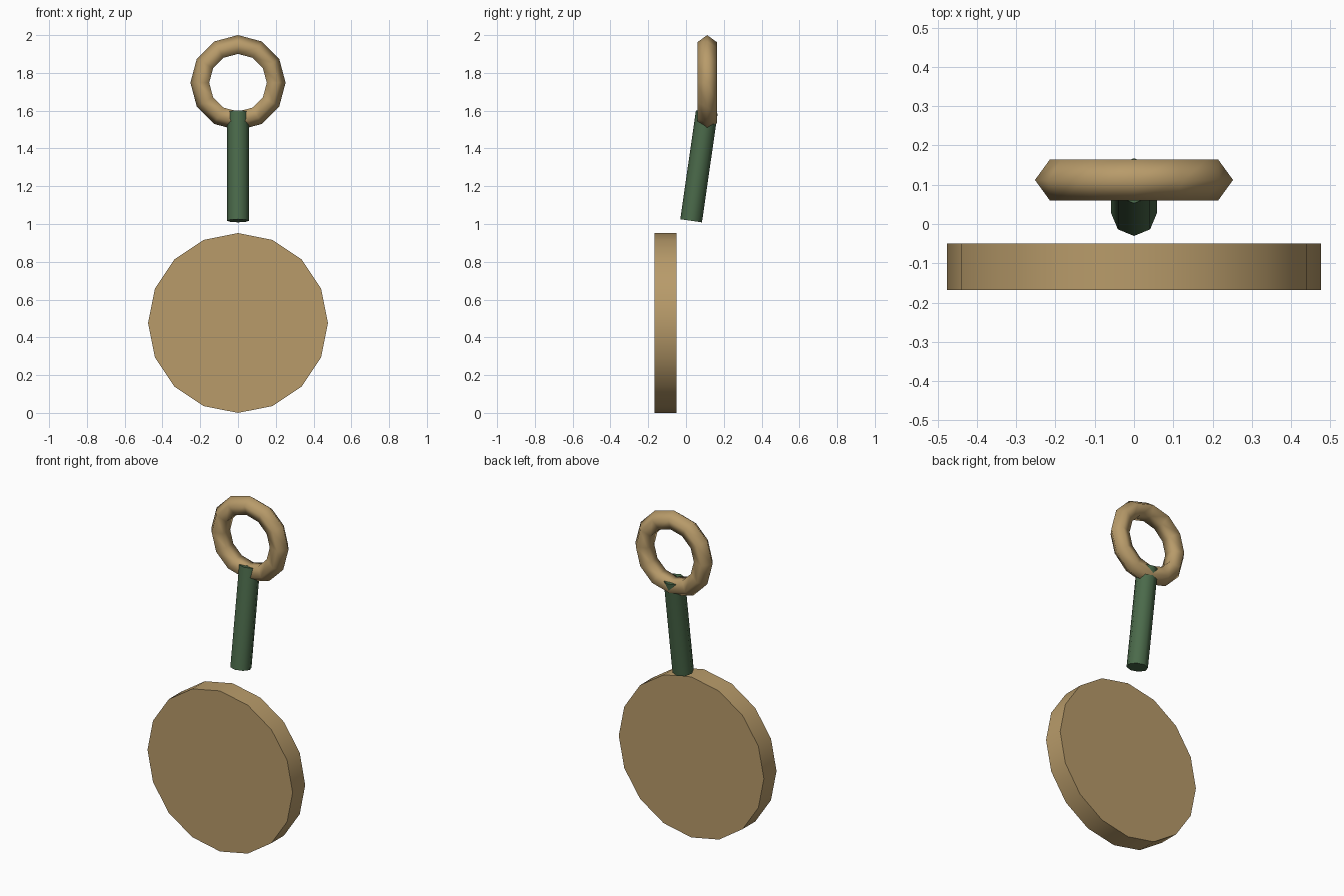
import bpy
import math

if "Cube" in bpy.data.objects:
    bpy.data.objects.remove(bpy.data.objects["Cube"])


def make_material(name, color):
    mat = bpy.data.materials.new(name)
    mat.diffuse_color = (*color, 1.0)
    mat.use_nodes = True
    mat.node_tree.nodes["Principled BSDF"].inputs["Base Color"].default_value = mat.diffuse_color
    return mat


tan = make_material("tan", (0.479, 0.328, 0.144))
green = make_material("dark green", (0.070, 0.144, 0.069))


def finish(name, mat, angle):
    """Name the new part, colour it and smooth edges below the angle."""
    obj = bpy.context.object
    obj.name = name
    obj.data.materials.append(mat)
    bpy.ops.object.shade_smooth_by_angle(angle=math.radians(angle))
    return obj


# Upright round disc
bpy.ops.mesh.primitive_cylinder_add(
    vertices=16, radius=0.476, depth=0.118,
    location=(0, -0.109, 0.476), rotation=(math.pi / 2, 0, 0))
finish("disc", tan, 60)

# Rod leaning back, from below the ring down to just above the disc
y0, z0 = 0.027, 1.017
y1, z1 = 0.110, 1.593
bpy.ops.mesh.primitive_cylinder_add(
    vertices=8, radius=0.058, depth=math.hypot(y1 - y0, z1 - z0),
    location=(0, (y0 + y1) / 2, (z0 + z1) / 2),
    rotation=(-math.atan2(y1 - y0, z1 - z0), 0, 0))
finish("rod", green, 60)

# Ring with a five-sided section
bpy.ops.mesh.primitive_torus_add(
    major_segments=12, minor_segments=5,
    major_radius=0.197, minor_radius=0.055,
    location=(0, 0.112, 1.748), rotation=(math.pi / 2, 0, 0))
finish("ring", tan, 180)
